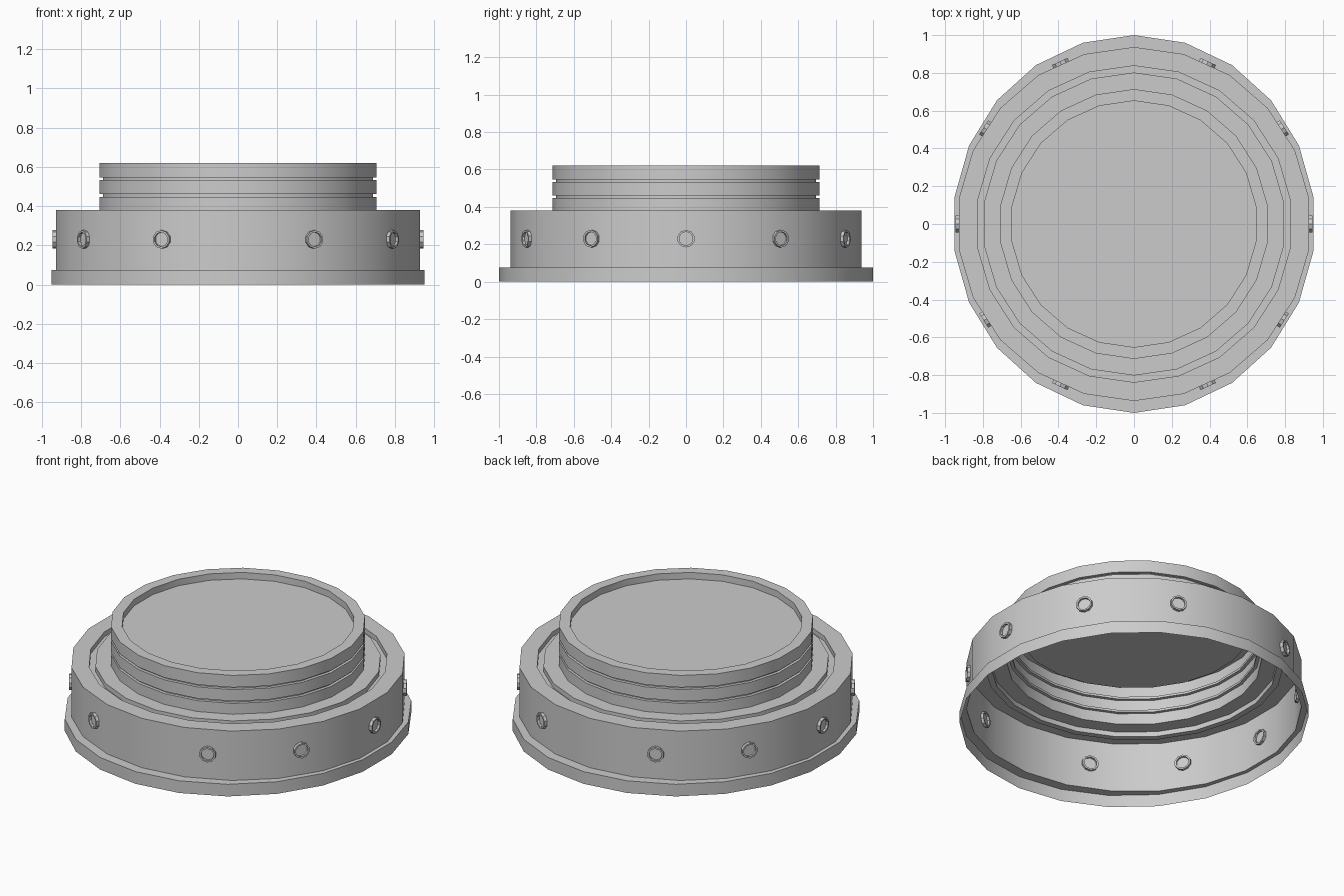
import bpy, bmesh, math
from mathutils import Matrix, Vector

cube = bpy.data.objects.get("Cube")
if cube:
    bpy.data.objects.remove(cube)

SIDES = 22
STEP = 2 * math.pi / SIDES

grey = bpy.data.materials.new("plain_grey")
grey.use_nodes = True
grey.diffuse_color = (0.6, 0.6, 0.6, 1)
grey.node_tree.nodes["Principled BSDF"].inputs["Base Color"].default_value = (0.6, 0.6, 0.6, 1)


def finish(bm, name):
    """Turn a bmesh into a named grey object with sharp-edged smoothing."""
    mesh = bpy.data.meshes.new(name)
    bm.to_mesh(mesh)
    bm.free()
    mesh.materials.append(grey)
    obj = bpy.data.objects.new(name, mesh)
    bpy.context.collection.objects.link(obj)
    bpy.ops.object.select_all(action='DESELECT')
    obj.select_set(True)
    bpy.context.view_layer.objects.active = obj
    bpy.ops.object.shade_smooth_by_angle(angle=math.radians(30))
    return obj


def lathe(profile, sides, start=0.0, cap_start=False, cap_end=False):
    """Sweep (radius, height, x stretch) points around z."""
    bm = bmesh.new()
    rings = [[bm.verts.new((r * sx * math.cos(start + k * 2 * math.pi / sides),
                            r * math.sin(start + k * 2 * math.pi / sides), z))
              for k in range(sides)] for r, z, sx in profile]
    for low, high in zip(rings, rings[1:]):
        for k in range(sides):
            n = (k + 1) % sides
            bm.faces.new((low[k], low[n], high[n], high[k]))
    if cap_start:
        bm.faces.new(rings[0][::-1])
    if cap_end:
        bm.faces.new(rings[-1])
    return bm


# Flange, slightly wider from front to back
flange = [(1.0, 0.0, 0.96), (1.0, 0.075, 0.96), (0.937, 0.075, 1)]
finish(lathe(flange, SIDES, math.pi / 2), "flange")

# Thin body wall with a round groove in its shoulder
body = [(0.937, 0.075), (0.937, 0.38), (0.838, 0.38), (0.838, 0.35),
        (0.802, 0.35), (0.802, 0.38), (0.714, 0.38)]
finish(lathe([(r, z, 1) for r, z in body], SIDES, math.pi / 2), "body")

# Neck with two grooves and a sunken top
neck = [(0.714, 0.38)]
for z in (0.447, 0.532):
    neck += [(0.714, z), (0.695, z), (0.695, z + 0.014), (0.714, z + 0.014)]
neck += [(0.714, 0.62), (0.652, 0.62), (0.652, 0.58)]
finish(lathe([(r, z, 1) for r, z in neck], SIDES, math.pi / 2, cap_end=True), "neck")

# Ring of fine pointed marks on the sunken top
bm = bmesh.new()
for k in range(SIDES):
    turn = Matrix.Rotation(k * STEP, 3, 'Z')
    bm.faces.new([bm.verts.new(turn @ Vector(p)) for p in
                  ((0.38, 0, 0.581), (0.53, -0.022, 0.581), (0.53, 0.022, 0.581))])
finish(bm, "top_marks")

# Hollow-ended studs through the body wall, five on each side
stud = [(0.037, 0.925), (0.037, 0.912), (0.047, 0.912), (0.047, 0.946),
        (0.037, 0.946), (0.037, 0.932)]
for side, base in (("left", 0.0), ("right", math.pi)):
    for k in range(-2, 3):
        bm = lathe([(r, z, 1) for r, z in stud], 10, cap_start=True, cap_end=True)
        turn = Matrix.Rotation(base + 2 * k * STEP, 4, 'Z')
        tip = Matrix.Rotation(math.pi / 2, 4, 'Y')
        bm.transform(Matrix.Translation((0, 0, 0.23)) @ turn @ tip)
        finish(bm, f"stud_{side}_{k + 3}")
